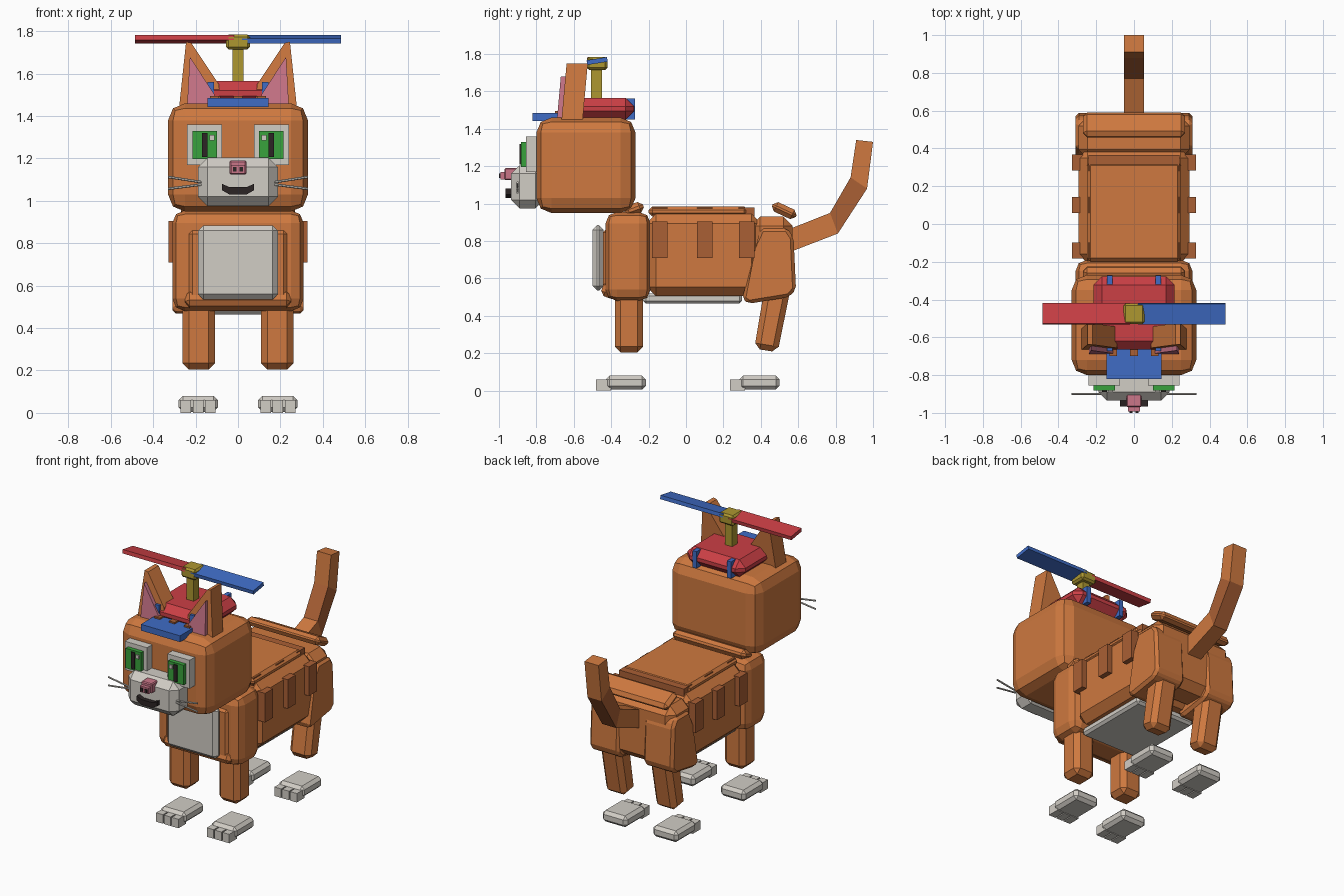
import bpy, bmesh, math
from mathutils import Matrix, Vector

if "Cube" in bpy.data.objects:
    bpy.data.objects.remove(bpy.data.objects["Cube"])


def material(name, rgb):
    m = bpy.data.materials.new(name)
    m.diffuse_color = (*rgb, 1)
    m.use_nodes = True
    m.node_tree.nodes["Principled BSDF"].inputs["Base Color"].default_value = m.diffuse_color
    return m


ORANGE = material("orange fur", (0.62, 0.19, 0.05))
DARK = material("dark orange fur", (0.40, 0.115, 0.035))
WHITE = material("off white", (0.64, 0.61, 0.56))
RED = material("red", (0.60, 0.05, 0.06))
BLUE = material("blue", (0.05, 0.15, 0.56))
GOLD = material("dull yellow", (0.42, 0.31, 0.03))
GREEN = material("green", (0.04, 0.36, 0.045))
PINK = material("pink", (0.60, 0.18, 0.25))
BLACK = material("near black", (0.025, 0.018, 0.018))


def finish(name, bm, mats, bevel=0, seg=1):
    if bevel:
        bmesh.ops.bevel(bm, geom=bm.edges[:], offset=bevel, segments=seg,
                        profile=0.5, affect='EDGES', clamp_overlap=True)
    bmesh.ops.recalc_face_normals(bm, faces=bm.faces[:])
    me = bpy.data.meshes.new(name)
    bm.to_mesh(me)
    bm.free()
    for m in mats:
        me.materials.append(m)
    ob = bpy.data.objects.new(name, me)
    bpy.context.collection.objects.link(ob)
    return ob


def box(name, mat, x, y, z, bevel=0, seg=1, rot=(0, 0, 0)):
    """Box from (min, max) ranges, rotated about its own centre (degrees)."""
    bm = bmesh.new()
    bmesh.ops.create_cube(bm, size=1)
    bmesh.ops.scale(bm, verts=bm.verts, vec=[r[1] - r[0] for r in (x, y, z)])
    ob = finish(name, bm, [mat], bevel, seg)
    ob.location = [(r[0] + r[1]) / 2 for r in (x, y, z)]
    ob.rotation_euler = [math.radians(a) for a in rot]
    return ob


def prism(name, mat, pts, a, b, axis, bevel=0, shear=0):
    """Extrude a 2D outline along x (points y,z) or y (points x,z)."""
    bm = bmesh.new()
    z0 = min(p[1] for p in pts)

    def co(p, d):
        return (d, p[0], p[1]) if axis == 'x' else (p[0], d + shear * (p[1] - z0), p[1])
    lo = [bm.verts.new(co(p, a)) for p in pts]
    hi = [bm.verts.new(co(p, b)) for p in pts]
    bm.faces.new(lo)
    bm.faces.new(hi)
    n = len(pts)
    for i in range(n):
        j = (i + 1) % n
        bm.faces.new((lo[i], lo[j], hi[j], hi[i]))
    return finish(name, bm, [mat], bevel)


def sx(s, lo, hi):
    return (min(s * lo, s * hi), max(s * lo, s * hi))


# Torso
box("chest", ORANGE, (-.31, .31), (-.43, -.19), (.48, .955), .06, 2)
box("body", ORANGE, (-.295, .295), (-.21, .40), (.505, .945), .05)
box("rump", ORANGE, (-.295, .295), (.345, .57), (.52, .93), .05)
box("back_plate", ORANGE, (-.25, .25), (-.2, .33), (.93, .985), .02)
box("neck_roll", ORANGE, (-.27, .27), (-.33, -.225), (.94, 1.0), .022, 1, (20, 0, 0))
box("rump_roll", ORANGE, (-.27, .27), (.455, .595), (.935, .99), .022, 1, (-25, 0, 0))
box("chest_roll", ORANGE, (-.25, .25), (-.45, -.36), (.495, .575), .022, 1, (-20, 0, 0))
box("chest_panel", ORANGE, (-.23, .23), (-.445, -.40), (.54, .86), .015)
box("chest_patch", WHITE, (-.188, .188), (-.5, -.44), (.535, .885), .025)
box("belly_patch", WHITE, (-.22, .22), (-.23, .30), (.465, .52), .015)

# Stripes on the flanks and back
for y in (-.14, .10, .325):
    yr = (y - .042, y + .042)
    box("back_stripe", DARK, (-.24, .24), yr if y < .3 else (.28, .365), (.93, .98))
    for s in (-1, 1):
        box("side_stripe", DARK, sx(s, .27, .328), yr, (.71, .905))

# Legs and floating paws
for s in (-1, 1):
    box("front_leg", ORANGE, sx(s, .108, .262), (-.38, -.23), (.205, .56), .03)
    prism("rear_leg", ORANGE, [(.365, .225), (.49, .205), (.56, .55), (.42, .55)],
          s * .108, s * .262, 'x', .03)
    prism("thigh", ORANGE, [(.30, .49), (.335, .465), (.55, .50), (.588, .54), (.575, .82),
                            (.54, .87), (.40, .87), (.37, .76)],
          s * .09, s * .31, 'x', .018)
    for y, part in ((-.43, "front"), (.285, "rear")):
        box(part + "_paw", WHITE, sx(s, .095, .28), (y, y + .215), (.005, .08), .02)
        for i in range(3):
            x = .105 + i * .058
            box(part + "_toe", WHITE, sx(s, x, x + .05), (y - .05, y + .03), (0, .06))

# Tail: square tube through four sections, middle segment dark
bm = bmesh.new()
rings = []
for (ya, za), (yb, zb) in (((.53, .855), (.54, .735)), ((.77, .95), (.812, .84)),
                           ((.88, 1.14), (.968, 1.08)), ((.91, 1.34), (1.0, 1.33))):
    rings.append([bm.verts.new(c) for c in
                  ((-.052, ya, za), (.052, ya, za), (.052, yb, zb), (-.052, yb, zb))])
for k in range(3):
    for i in range(4):
        j = (i + 1) % 4
        f = bm.faces.new((rings[k][i], rings[k][j], rings[k + 1][j], rings[k + 1][i]))
        f.material_index = int(k == 1)
bm.faces.new(rings[0])
bm.faces.new(rings[3])
finish("tail", bm, [ORANGE, DARK])

# Head and face
box("head", ORANGE, (-.33, .33), (-.80, -.27), (.95, 1.46), .08, 2)
box("muzzle", WHITE, (-.188, .188), (-.935, -.76), (.975, 1.205), .045)
box("nose", PINK, (-.04, .04), (-.97, -.90), (1.125, 1.19), .006)
box("nose_tip", PINK, (-.032, .032), (-.993, -.95), (1.13, 1.17))
prism("mouth", BLACK, [(-.075, 1.08), (-.04, 1.065), (.04, 1.065), (.075, 1.08),
                       (.075, 1.05), (.04, 1.03), (-.04, 1.03), (-.075, 1.05)],
      -.965, -.92, 'y')
for x in (-.11, 0, .11):
    box("forehead_stripe", DARK, (x - .021, x + .021), (-.70, -.64), (1.44, 1.495))

for s in (-1, 1):
    box("nostril", BLACK, sx(s, .007, .024), (-1.0, -.98), (1.138, 1.16))
    box("eye_plate", WHITE, sx(s, .075, .24), (-.855, -.78), (1.17, 1.36))
    box("iris", GREEN, sx(s, .10, .215), (-.882, -.84), (1.197, 1.33))
    box("pupil", BLACK, sx(s, .144, .17), (-.89, -.87), (1.208, 1.32))
    box("eye_glint", WHITE, sx(s, .112, .135), (-.89, -.87), (1.285, 1.31))
    # Ears lean back slightly, with a thin pink lining
    prism("ear", ORANGE, [(s * .28, 1.42), (s * .245, 1.75), (s * .22, 1.745),
                          (s * .09, 1.55), (s * .08, 1.42)], -.668, -.555, 'y', 0, .09)
    prism("ear_lining", PINK, [(s * .24, 1.45), (s * .227, 1.68), (s * .11, 1.50),
                               (s * .11, 1.45)], -.69, -.64, 'y', 0, .09)
    # Whiskers: thin square rods
    for z0, z1 in ((1.085, 1.113), (1.08, 1.057)):
        a, b = Vector((s * .15, -.9, z0)), Vector((s * .33, -.9, z1))
        bm = bmesh.new()
        bmesh.ops.create_cone(bm, cap_ends=True, segments=6, radius1=.006, radius2=.006,
                              depth=(b - a).length)
        bm.transform(Matrix.Translation((a + b) / 2)
                     @ (b - a).to_track_quat('Z', 'Y').to_matrix().to_4x4())
        finish("whisker", bm, [WHITE])

# Cap with propeller
box("cap", RED, (-.215, .215), (-.665, -.278), (1.45, 1.565), .045)
box("cap_brim", BLUE, (-.145, .145), (-.82, -.62), (1.443, 1.485))
for s in (-1, 1):
    box("cap_strap", BLUE, sx(s, .113, .143), (-.672, -.272), (1.45, 1.562))
    box("propeller_blade", RED if s < 0 else BLUE, sx(s, 0.02, .485), (-.53, -.42),
        (1.75, 1.775), 0, 1, (s * 9, 0, 0))
box("propeller_stem", GOLD, (-.027, .027), (-.507, -.45), (1.55, 1.74))
box("propeller_hub", GOLD, (-.056, .056), (-.53, -.42), (1.715, 1.785), .012)
